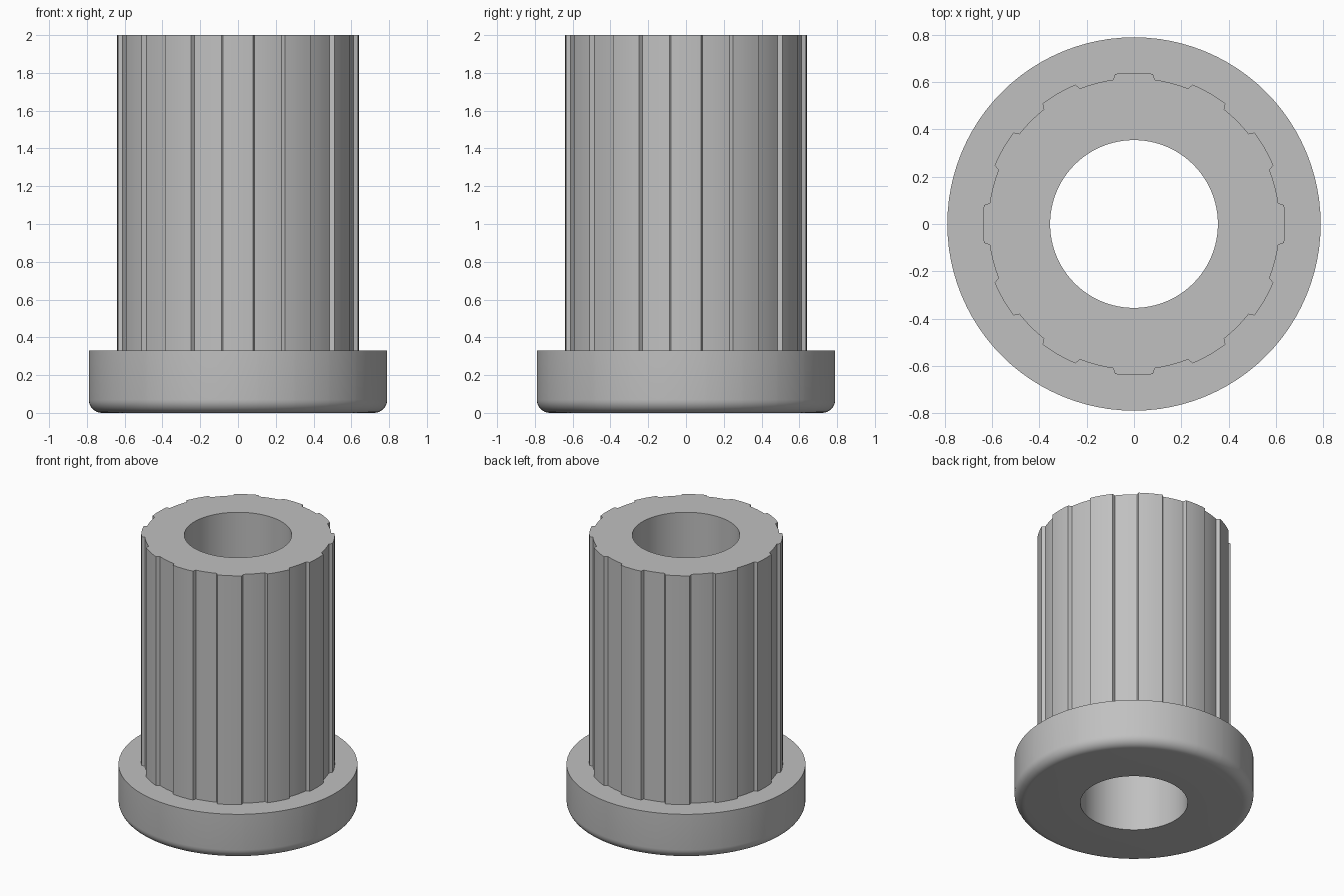
import bpy, bmesh, math

if "Cube" in bpy.data.objects:
    bpy.data.objects.remove(bpy.data.objects["Cube"])

BORE, FLANGE_R, FLANGE_H, TOP, FILLET = 0.355, 0.79, 0.33, 2.0, 0.07
RIDGE, GROOVE = 0.64, 0.617

# Angular steps: twelve ridges, each followed by a shallow groove
STEPS = []
for k in range(12):
    for a in (-7.2, -3.6, 0, 3.6, 7.2):
        STEPS.append((math.radians(30 * k + a), RIDGE))
    for a in (8.2, 11.6, 15, 18.4, 21.8):
        STEPS.append((math.radians(30 * k + a), GROOVE))

metal = bpy.data.materials.new("grey_metal")
metal.diffuse_color = (0.53, 0.53, 0.53, 1)
metal.use_nodes = True
metal.node_tree.nodes["Principled BSDF"].inputs["Base Color"].default_value = metal.diffuse_color


def lathe(name, profile):
    """Sweep (radius, z) points around z; radius None follows the splines."""
    bm = bmesh.new()
    rings = []
    for r, z in profile:
        rings.append([bm.verts.new(((r or s) * math.cos(a), (r or s) * math.sin(a), z))
                      for a, s in STEPS])
    n = len(STEPS)
    for lo, hi in zip(rings, rings[1:]):
        for i in range(n):
            j = (i + 1) % n
            bm.faces.new((lo[i], lo[j], hi[j], hi[i]))
    mesh = bpy.data.meshes.new(name)
    bm.to_mesh(mesh)
    bm.free()
    mesh.materials.append(metal)
    obj = bpy.data.objects.new(name, mesh)
    bpy.context.collection.objects.link(obj)
    bpy.ops.object.select_all(action='DESELECT')
    obj.select_set(True)
    bpy.context.view_layer.objects.active = obj
    bpy.ops.object.shade_smooth_by_angle(angle=math.radians(30))


# Flange with rounded lower rim, open where the sleeve joins
rim = [(FLANGE_R - FILLET + FILLET * math.sin(t), FILLET - FILLET * math.cos(t))
       for t in (math.pi / 2 * i / 8 for i in range(9))]
lathe("flange", [(BORE, FLANGE_H), (BORE, 0)] + rim + [(FLANGE_R, FLANGE_H), (None, FLANGE_H)])

# Splined sleeve with central bore
lathe("splined_sleeve", [(None, FLANGE_H), (None, TOP), (BORE, TOP), (BORE, FLANGE_H)])
